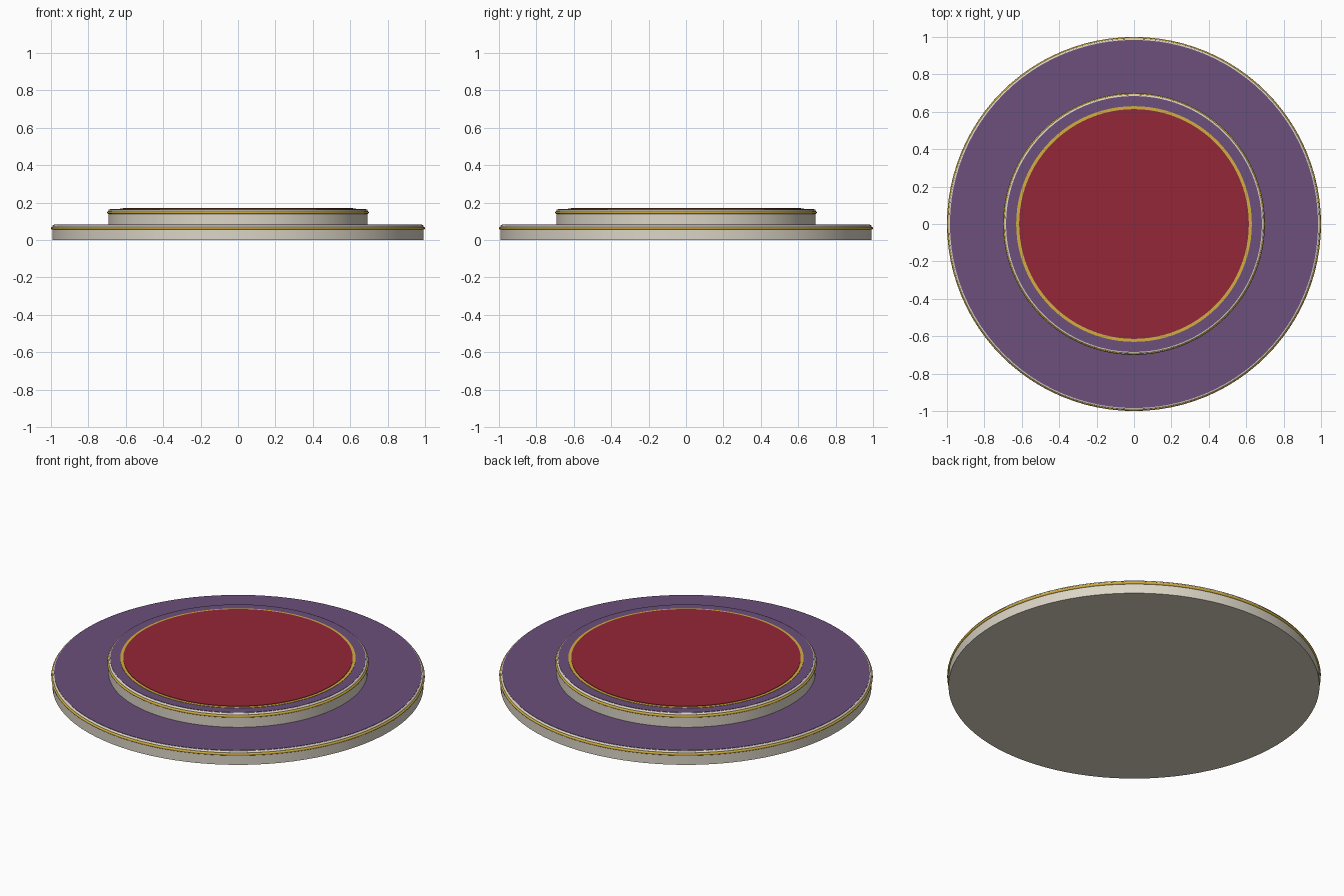
import bpy, math

if "Cube" in bpy.data.objects:
    bpy.data.objects.remove(bpy.data.objects["Cube"])

SEGMENTS = 96


def material(name, color):
    mat = bpy.data.materials.new(name)
    mat.diffuse_color = (*color, 1)
    mat.use_nodes = True
    mat.node_tree.nodes["Principled BSDF"].inputs["Base Color"].default_value = mat.diffuse_color
    return mat


CREAM = material("cream", (0.72, 0.67, 0.57))
GOLD = material("gold", (0.65, 0.43, 0.05))
PURPLE = material("purple", (0.15, 0.08, 0.20))
RED = material("red", (0.30, 0.02, 0.04))


def finish(name, mat):
    obj = bpy.context.object
    obj.name = name
    obj.data.materials.append(mat)
    return obj


def disc(name, radius, bottom, top, mat, bevel=0):
    bpy.ops.mesh.primitive_cylinder_add(
        vertices=SEGMENTS, radius=radius, depth=top - bottom,
        location=(0, 0, (bottom + top) / 2))
    obj = finish(name, mat)
    bpy.ops.object.shade_smooth_by_angle(angle=math.radians(30))
    if bevel:
        # Round only the upper rim
        attr = obj.data.attributes.new("bevel_weight_edge", "FLOAT", "EDGE")
        for edge in obj.data.edges:
            if all(obj.data.vertices[v].co.z > 0 for v in edge.vertices):
                attr.data[edge.index].value = 1
        mod = obj.modifiers.new("rim_bevel", "BEVEL")
        mod.limit_method = "WEIGHT"
        mod.width = bevel
        mod.segments = 2


def ring(name, radius, thickness, z, mat):
    bpy.ops.mesh.primitive_torus_add(
        major_radius=radius, minor_radius=thickness, location=(0, 0, z),
        major_segments=SEGMENTS, minor_segments=10)
    finish(name, mat)
    bpy.ops.object.shade_smooth()


# Two stacked tiers, each with a carpet on top and a gold band round the side
for label, radius, bottom, top in (("lower", 0.993, 0, 0.08),
                                   ("upper", 0.693, 0.08, 0.164)):
    disc(label + "_tier", radius, bottom, top, CREAM, bevel=0.006)
    disc(label + "_carpet", radius - 0.009, top - 0.004, top + 0.002, PURPLE)
    ring(label + "_gold_trim", radius - 0.001, 0.008, top - 0.017, GOLD)

# Red centre with its gold border
disc("gold_border", 0.63, 0.162, 0.168, GOLD)
disc("red_centre", 0.614, 0.163, 0.171, RED)
